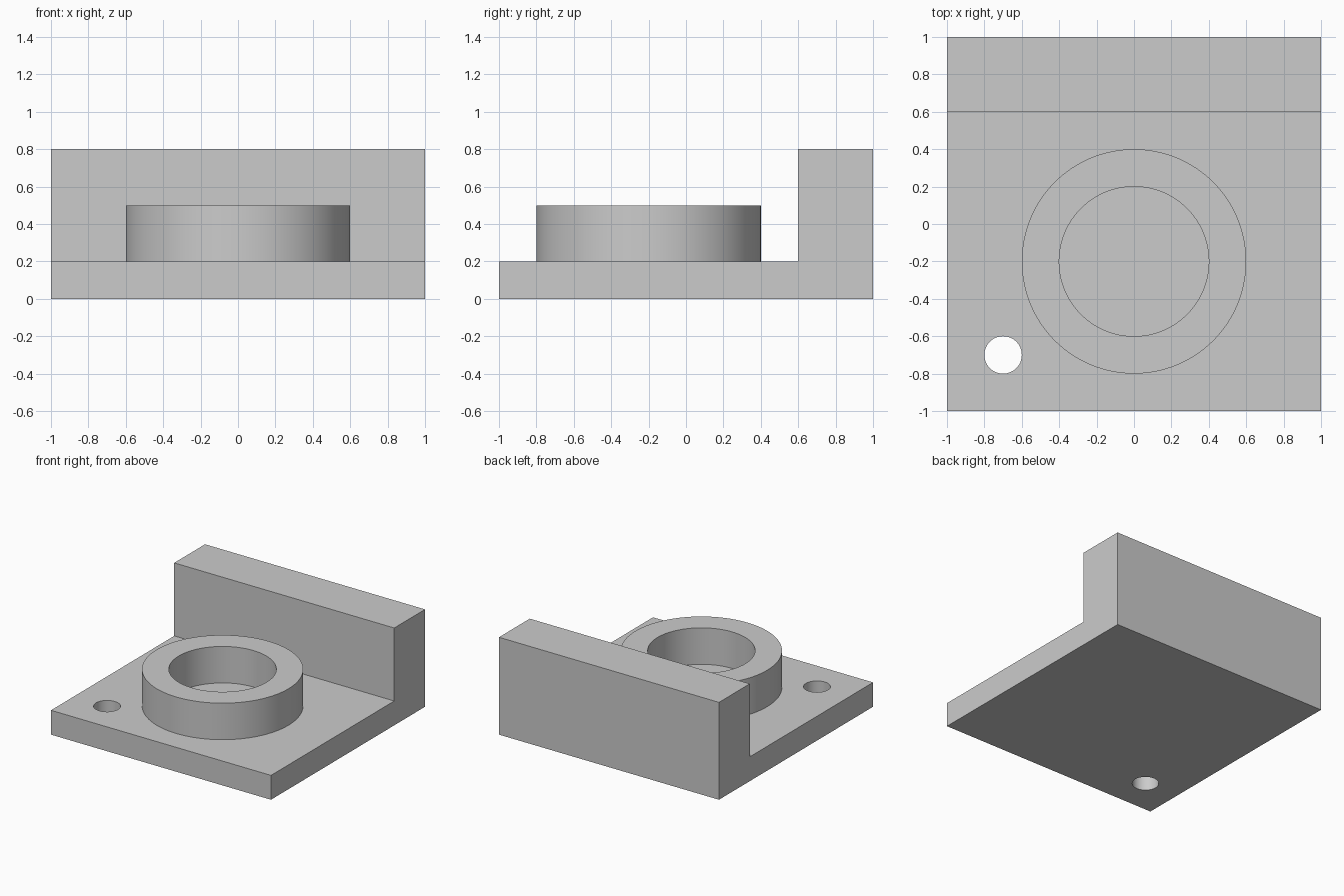
import bpy
import bmesh
import math

cube = bpy.data.objects.get("Cube")
if cube:
    bpy.data.objects.remove(cube, do_unlink=True)

# Single plain material
GREY = (0.6, 0.6, 0.6, 1.0)
grey = bpy.data.materials.new("light_grey")
grey.use_nodes = True
grey.diffuse_color = GREY
grey.node_tree.nodes["Principled BSDF"].inputs["Base Color"].default_value = GREY


def make_object(name, bm):
    """Turn a bmesh into a linked object with the grey material."""
    bmesh.ops.recalc_face_normals(bm, faces=bm.faces)
    mesh = bpy.data.meshes.new(name)
    bm.to_mesh(mesh)
    bm.free()
    mesh.materials.append(grey)
    obj = bpy.data.objects.new(name, mesh)
    bpy.context.collection.objects.link(obj)
    return obj


def activate(obj):
    bpy.ops.object.select_all(action="DESELECT")
    obj.select_set(True)
    bpy.context.view_layer.objects.active = obj


def extrude_x(name, profile, half_width):
    """Extrude a (y, z) side profile across the full width."""
    bm = bmesh.new()
    face = bm.faces.new([bm.verts.new((-half_width, y, z)) for y, z in profile])
    result = bmesh.ops.extrude_face_region(bm, geom=[face])
    moved = [v for v in result["geom"] if isinstance(v, bmesh.types.BMVert)]
    bmesh.ops.translate(bm, verts=moved, vec=(2 * half_width, 0, 0))
    return make_object(name, bm)


def lathe(name, profile, center, segments):
    """Revolve a closed (radius, z) profile about a vertical axis."""
    bm = bmesh.new()
    rings = []
    for i in range(segments):
        a = 2 * math.pi * i / segments
        rings.append([bm.verts.new((center[0] + r * math.cos(a),
                                    center[1] + r * math.sin(a), z))
                      for r, z in profile])
    count = len(profile)
    for i, ring in enumerate(rings):
        following = rings[(i + 1) % segments]
        for j in range(count):
            k = (j + 1) % count
            bm.faces.new((ring[j], following[j], following[k], ring[k]))
    return make_object(name, bm)


# L-shaped base plate with upright back wall
base = extrude_x("base_and_back_wall",
                 [(-1, 0), (1, 0), (1, 0.8), (0.6, 0.8), (0.6, 0.2), (-1, 0.2)], 1)

# Through hole in the front right corner
bm = bmesh.new()
bmesh.ops.create_cone(bm, cap_ends=True, segments=64,
                      radius1=0.1, radius2=0.1, depth=1)
bmesh.ops.translate(bm, verts=bm.verts, vec=(-0.7, -0.7, 0))
cutter = make_object("hole_cutter", bm)
cutter.hide_render = True
drill = base.modifiers.new("drill_hole", "BOOLEAN")
drill.operation = "DIFFERENCE"
drill.solver = "EXACT"
drill.object = cutter
activate(base)
bpy.ops.object.modifier_apply(modifier=drill.name)
bpy.data.objects.remove(cutter, do_unlink=True)

# Raised ring, seated slightly into the plate
ring = lathe("raised_ring",
             [(0.4, 0.15), (0.6, 0.15), (0.6, 0.5), (0.4, 0.5)], (0, -0.2), 128)

# Smooth round walls, crisp corners
for part in (base, ring):
    activate(part)
    bpy.ops.object.shade_smooth_by_angle(angle=math.radians(30))
